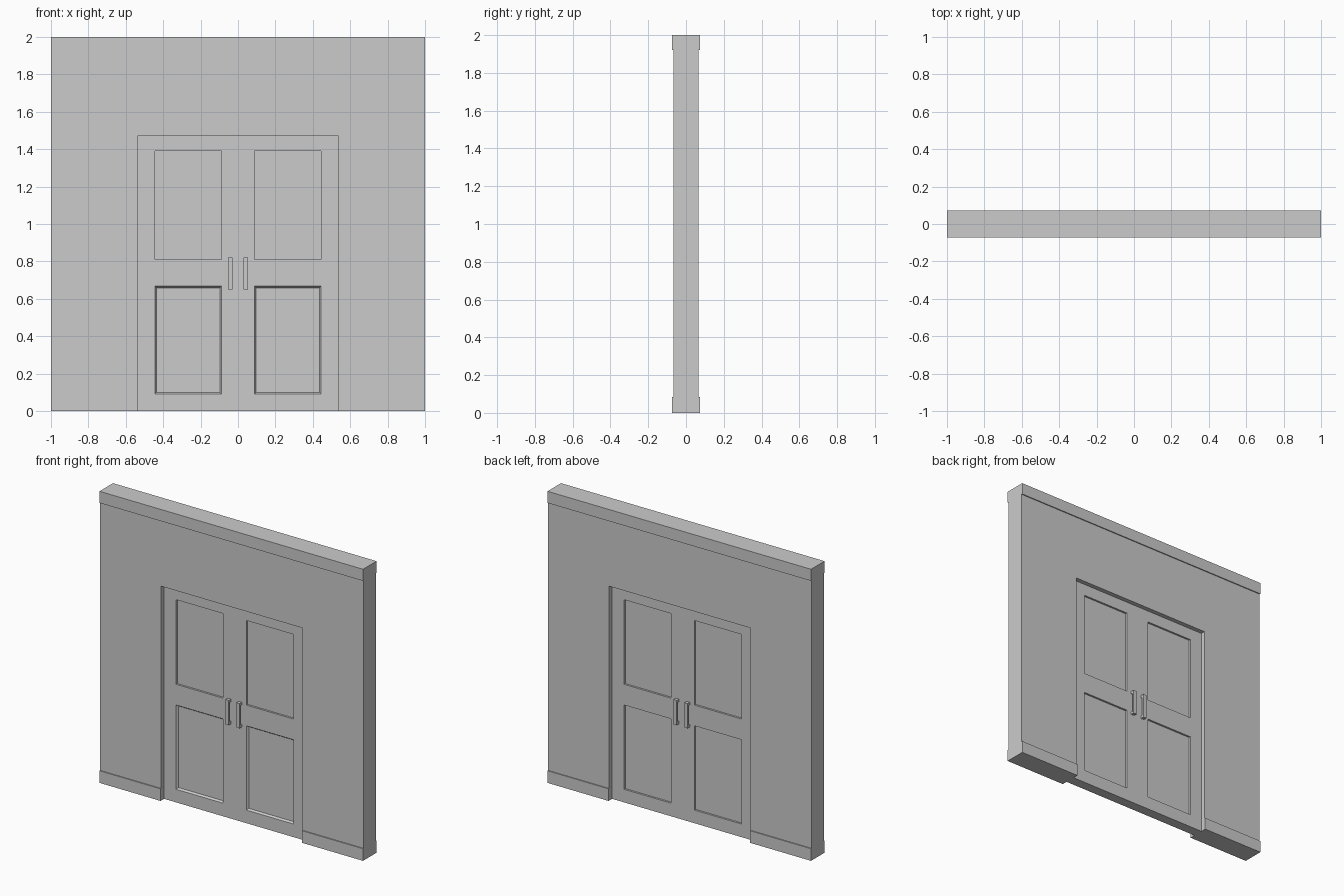
import bpy, bmesh
from mathutils import Vector

if "Cube" in bpy.data.objects:
    bpy.data.objects.remove(bpy.data.objects["Cube"], do_unlink=True)

grey = bpy.data.materials.new("plain grey")
grey.use_nodes = True
grey.diffuse_color = (0.6, 0.6, 0.6, 1)
grey.node_tree.nodes["Principled BSDF"].inputs["Base Color"].default_value = (0.6, 0.6, 0.6, 1)

HALF_OPEN, OPEN_TOP = 0.537, 1.47   # doorway
WALL_Y, TRIM_Y, DOOR_Y = 0.066, 0.073, 0.035


def finish(bm, name):
    bmesh.ops.recalc_face_normals(bm, faces=bm.faces[:])
    mesh = bpy.data.meshes.new(name)
    bm.to_mesh(mesh)
    bm.free()
    mesh.materials.append(grey)
    obj = bpy.data.objects.new(name, mesh)
    bpy.context.collection.objects.link(obj)
    return obj


def extrude_profile(points, x0, x1, name):
    """Extrude a (y, z) outline along x."""
    bm = bmesh.new()
    face = bm.faces.new([bm.verts.new((x0, y, z)) for y, z in points])
    ext = bmesh.ops.extrude_face_region(bm, geom=[face], use_keep_orig=True)
    verts = [g for g in ext["geom"] if isinstance(g, bmesh.types.BMVert)]
    bmesh.ops.translate(bm, verts=verts, vec=(x1 - x0, 0, 0))
    return finish(bm, name)


# Wall with skirting and cornice in one profile, then the doorway cut out
side = [(TRIM_Y, 0), (TRIM_Y, 0.083), (WALL_Y, 0.083),
        (WALL_Y, 1.92), (TRIM_Y, 1.92), (TRIM_Y, 2)]
wall = extrude_profile(side + [(-y, z) for y, z in reversed(side)], -1, 1, "wall")
cutter = extrude_profile([(-0.3, -0.2), (0.3, -0.2), (0.3, OPEN_TOP), (-0.3, OPEN_TOP)],
                         -HALF_OPEN, HALF_OPEN, "doorway_cutter")
cutter.hide_render = True
cut = wall.modifiers.new("doorway", 'BOOLEAN')
cut.operation, cut.solver, cut.object = 'DIFFERENCE', 'EXACT', cutter
bpy.context.view_layer.objects.active = wall
bpy.ops.object.modifier_apply(modifier=cut.name)
bpy.data.objects.remove(cutter, do_unlink=True)

# Double door slab: a grid of rails and stiles with sunken panels
xs = [-HALF_OPEN, -0.445, -0.088, 0.088, 0.445, HALF_OPEN]
zs = [0, 0.09, 0.668, 0.81, 1.39, OPEN_TOP]
bm = bmesh.new()
grid = [[bm.verts.new((x, -DOOR_Y, z)) for x in xs] for z in zs]
sheet = [bm.faces.new((grid[j][i], grid[j][i + 1], grid[j + 1][i + 1], grid[j + 1][i]))
         for j in range(5) for i in range(5)]
ext = bmesh.ops.extrude_face_region(bm, geom=sheet, use_keep_orig=True)
bmesh.ops.translate(bm, vec=(0, 2 * DOOR_Y, 0),
                    verts=[g for g in ext["geom"] if isinstance(g, bmesh.types.BMVert)])
bmesh.ops.recalc_face_normals(bm, faces=bm.faces[:])

panels = []
for f in bm.faces:
    c = f.calc_center_median()
    in_panel = 0.088 < abs(c.x) < 0.445 and (0.09 < c.z < 0.668 or 0.81 < c.z < 1.39)
    if abs(f.normal.y) > 0.9 and in_panel:
        panels.append((f, c))
bevelled = [f for f, c in panels if c.y < 0 and c.z < 0.7]
straight = [f for f, c in panels if not (c.y < 0 and c.z < 0.7)]

# Lower front panels have sloping edges, the others step straight in
bmesh.ops.inset_individual(bm, faces=bevelled, thickness=0.013, depth=-0.013)
for f in bmesh.ops.extrude_discrete_faces(bm, faces=straight)["faces"]:
    bmesh.ops.translate(bm, verts=f.verts[:], vec=Vector((0, -0.013 if f.calc_center_median().y > 0 else 0.013, 0)))
finish(bm, "double_door")

# Pull handles: a C-shaped bar on each leaf, both sides
for face_name, s in (("front", -1), ("back", 1)):
    inner, gap, outer = s * (DOOR_Y - 0.002), s * 0.048, s * 0.06
    outline = [(inner, 0.65), (outer, 0.65), (outer, 0.82), (inner, 0.82),
               (inner, 0.802), (gap, 0.802), (gap, 0.668), (inner, 0.668)]
    for leaf, x in (("right", -0.041), ("left", 0.041)):
        extrude_profile(outline, x - 0.012, x + 0.012, f"{face_name}_{leaf}_handle")
